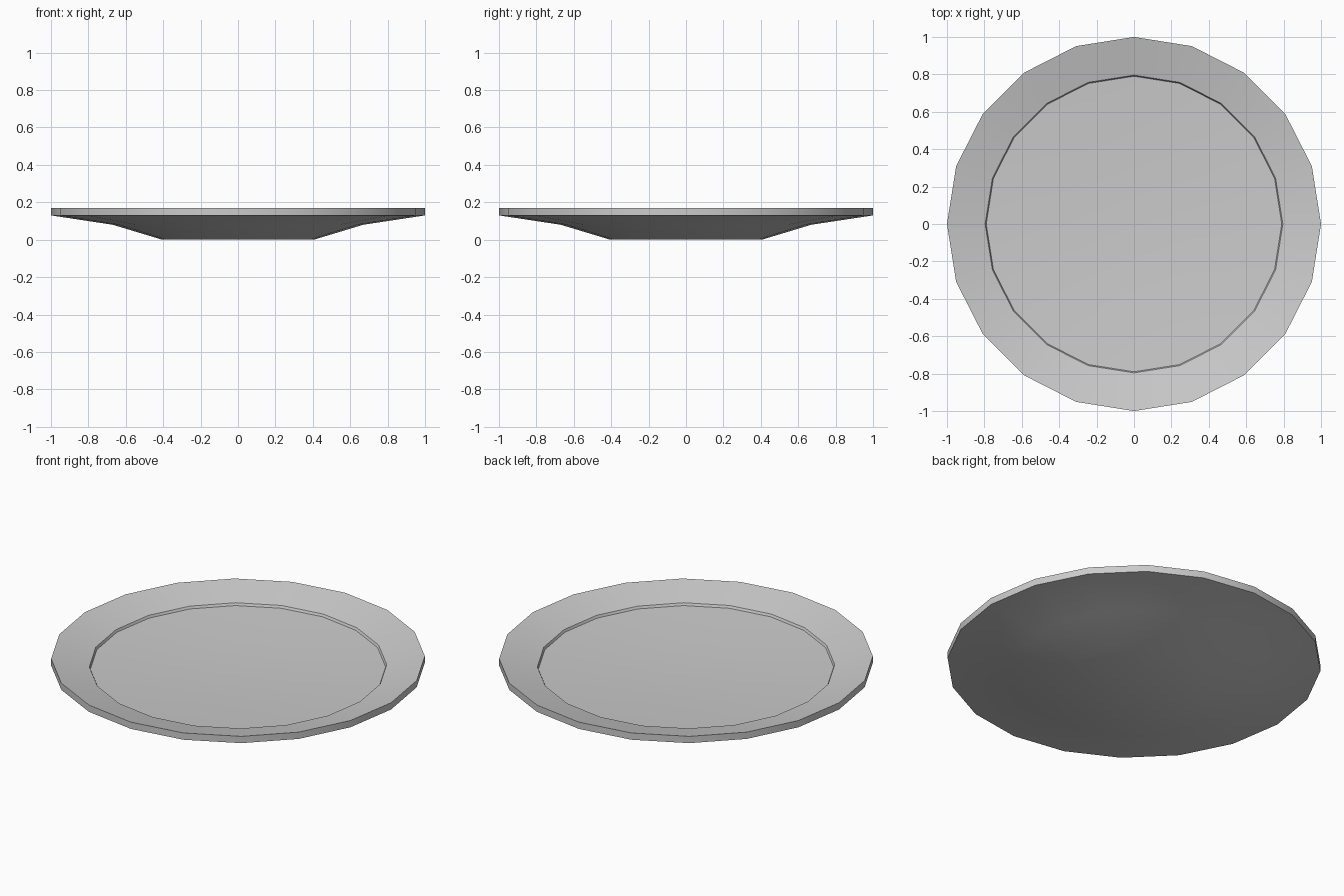
import bpy, bmesh, math

if "Cube" in bpy.data.objects:
    bpy.data.objects.remove(bpy.data.objects["Cube"])

SIDES = 20
# Plate cross-section (radius, height), from underside centre to top centre
PROFILE = [(0, 0), (0.405, 0), (0.67, 0.08), (1.0, 0.13), (1.0, 0.17),
           (0.796, 0.122), (0.79, 0.108), (0.4, 0.085), (0, 0.08)]

bm = bmesh.new()


def ring(r, z):
    if r == 0:
        return [bm.verts.new((0, 0, z))] * SIDES
    return [bm.verts.new((r * math.cos(2 * math.pi * i / SIDES),
                          r * math.sin(2 * math.pi * i / SIDES), z))
            for i in range(SIDES)]


# Lathe the profile
rings = [ring(r, z) for r, z in PROFILE]
for a, b in zip(rings, rings[1:]):
    for i in range(SIDES):
        j = (i + 1) % SIDES
        quad = [a[i], b[i], b[j], a[j]]
        bm.faces.new(list(dict.fromkeys(quad)))
bmesh.ops.recalc_face_normals(bm, faces=bm.faces[:])

mesh = bpy.data.meshes.new("plate")
bm.to_mesh(mesh)
bm.free()
plate = bpy.data.objects.new("plate", mesh)
bpy.context.collection.objects.link(plate)

# Smooth surfaces, crisp rim and step
bpy.context.view_layer.objects.active = plate
plate.select_set(True)
bpy.ops.object.shade_smooth_by_angle(angle=math.radians(30))
